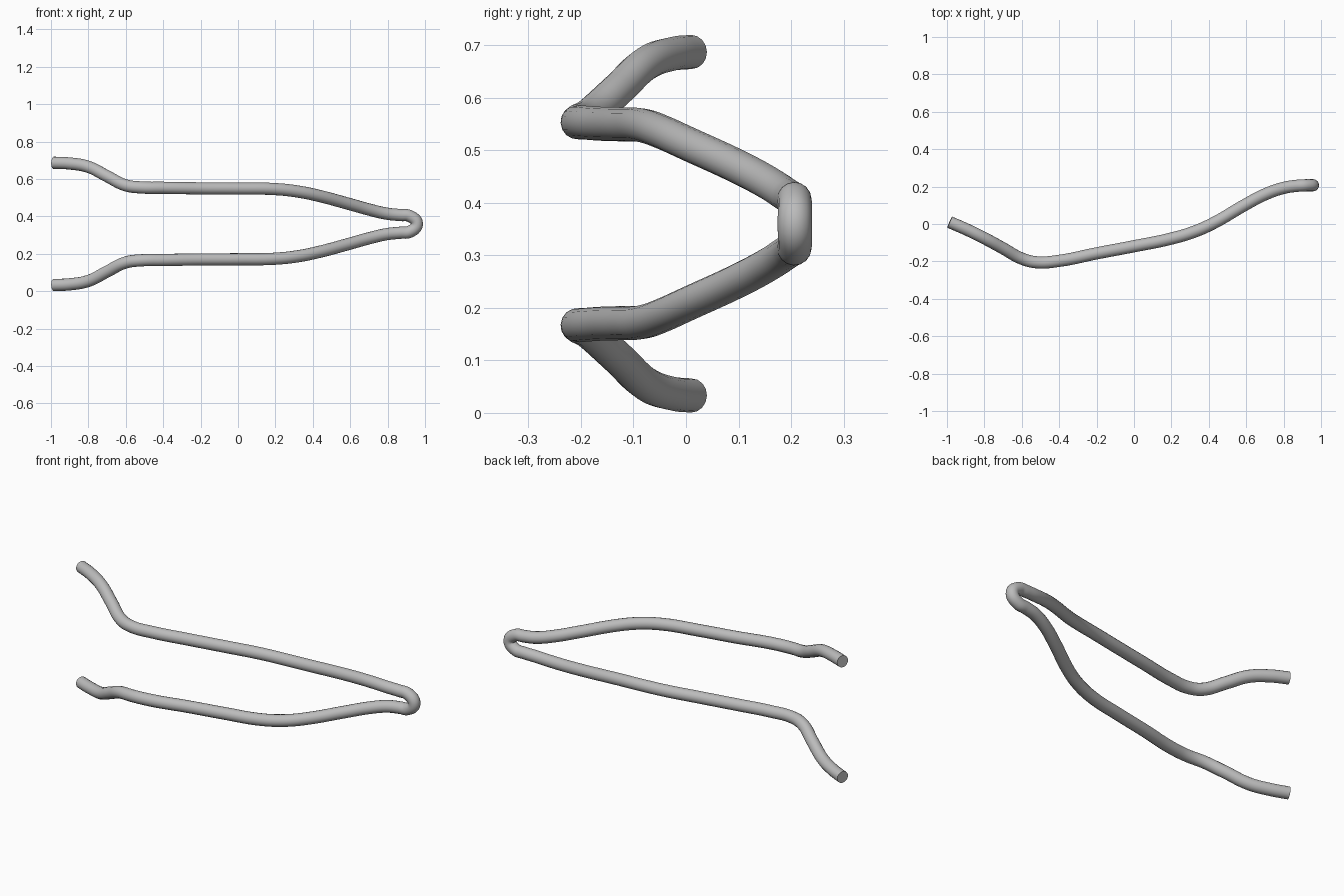
import bpy

cube = bpy.data.objects.get("Cube")
if cube:
    bpy.data.objects.remove(cube, do_unlink=True)

MID_Z = 0.36
RADIUS = 0.0325

# Centre line of one arm: x, y, distance from the middle height
ARM = [
    (-0.986, 0.010, 0.327), (-0.90, -0.027, 0.323), (-0.80, -0.076, 0.305),
    (-0.70, -0.130, 0.255), (-0.60, -0.185, 0.206), (-0.52, -0.205, 0.195),
    (-0.40, -0.197, 0.193), (-0.20, -0.157, 0.190), (0.00, -0.119, 0.189),
    (0.20, -0.078, 0.186), (0.32, -0.042, 0.173), (0.42, 0.002, 0.153),
    (0.60, 0.106, 0.105), (0.70, 0.158, 0.077), (0.80, 0.193, 0.054),
    (0.87, 0.204, 0.047), (0.918, 0.207, 0.042),
]

# Upper arm, tight bend at the tip, mirrored lower arm
path = [(x, y, MID_Z + d) for x, y, d in ARM]
path.append((0.957, 0.207, MID_Z))
path += [(x, y, MID_Z - d) for x, y, d in reversed(ARM)]

curve = bpy.data.curves.new("bent_tube", "CURVE")
curve.dimensions = "3D"
curve.bevel_depth = RADIUS
curve.bevel_resolution = 6
curve.resolution_u = 6
curve.use_fill_caps = True
spline = curve.splines.new("BEZIER")
spline.bezier_points.add(len(path) - 1)
for point, co in zip(spline.bezier_points, path):
    point.co = co
    point.handle_left_type = point.handle_right_type = "AUTO"

tube = bpy.data.objects.new("bent_tube", curve)
bpy.context.collection.objects.link(tube)

# Plain grey finish
grey = bpy.data.materials.new("grey")
grey.use_nodes = True
colour = (0.5, 0.5, 0.5, 1.0)
grey.diffuse_color = colour
grey.node_tree.nodes["Principled BSDF"].inputs["Base Color"].default_value = colour
curve.materials.append(grey)

# Turn the tube into a smooth mesh with crisp flat ends
bpy.ops.object.select_all(action="DESELECT")
tube.select_set(True)
bpy.context.view_layer.objects.active = tube
bpy.ops.object.convert(target="MESH")
bpy.ops.object.shade_smooth_by_angle()
